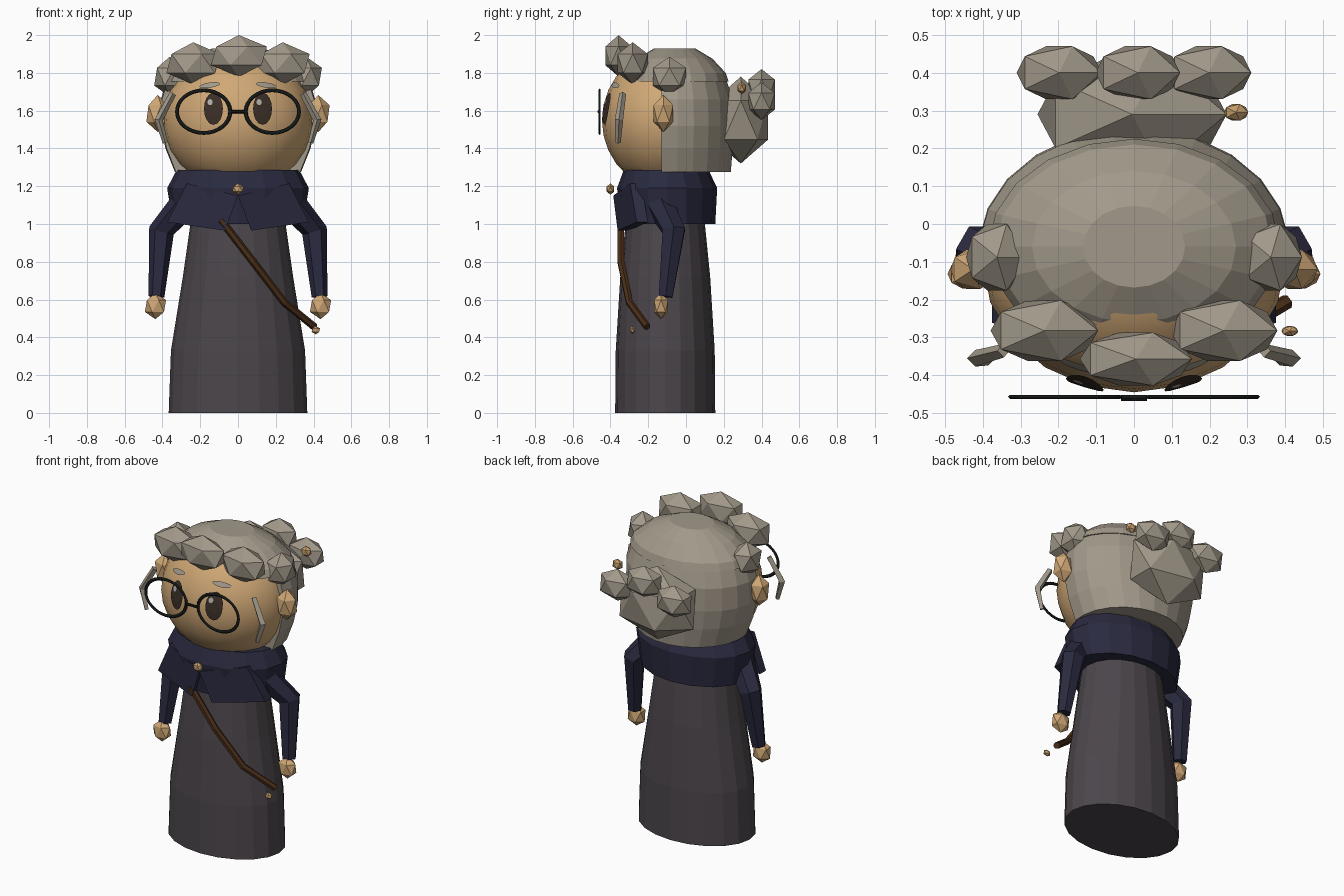
import bpy, bmesh, math
from mathutils import Vector

if "Cube" in bpy.data.objects:
    bpy.data.objects.remove(bpy.data.objects["Cube"])


def material(name, r, g, b):
    m = bpy.data.materials.new(name)
    lin = [(c / 255 / 12.92) if c < 11 else ((c / 255 + 0.055) / 1.055) ** 2.4 for c in (r, g, b)]
    m.diffuse_color = (*lin, 1)
    m.use_nodes = True
    m.node_tree.nodes["Principled BSDF"].inputs["Base Color"].default_value = m.diffuse_color
    return m


HAIR = material("grey_hair", 162, 153, 138)
SKIN = material("skin", 208, 168, 118)
ROBE = material("charcoal_robe", 76, 70, 75)
CAPE = material("navy_cape", 42, 42, 64)
WOOD = material("brown_leather", 74, 46, 24)
FRAME = material("black_frame", 20, 24, 22)
EYE = material("dark_eye", 58, 46, 38)
SHINE = material("eye_shine", 175, 172, 168)
BRASS = material("brass", 198, 158, 108)


def finish(name, bm, mat, smooth=False):
    bmesh.ops.recalc_face_normals(bm, faces=bm.faces)
    me = bpy.data.meshes.new(name)
    bm.to_mesh(me)
    bm.free()
    me.materials.append(mat)
    for p in me.polygons:
        p.use_smooth = smooth
    ob = bpy.data.objects.new(name, me)
    bpy.context.collection.objects.link(ob)
    return ob


def loft(name, rings, mat):
    """Skin closed rings of points and cap both ends."""
    bm = bmesh.new()
    vs = [[bm.verts.new(p) for p in ring] for ring in rings]
    n = len(vs[0])
    for a, b in zip(vs, vs[1:]):
        for i in range(n):
            j = (i + 1) % n
            bm.faces.new((a[i], a[j], b[j], b[i]))
    bm.faces.new(vs[0][::-1])
    bm.faces.new(vs[-1])
    return finish(name, bm, mat)


def ellipse(z, rx, ry, cy, n=20, a0=0.0, a1=360.0):
    full = a1 - a0 >= 360
    steps = n if full else n - 1
    angs = [math.radians(a0 + (a1 - a0) * i / steps) for i in range(n)]
    return [(rx * math.cos(a), cy + ry * math.sin(a), z) for a in angs]


def gem(name, centre, half, mat):
    """Icosahedron scaled to the given half extents."""
    bm = bmesh.new()
    bmesh.ops.create_icosphere(bm, subdivisions=1, radius=1)
    for v in bm.verts:
        v.co = Vector((v.co.x * half[0] / 0.894, v.co.y * half[1] / 0.851, v.co.z * half[2])) + Vector(centre)
    return finish(name, bm, mat)


def tube(name, pts, radii, mat, sides=6):
    """Faceted limb along a path."""
    pts = [Vector(p) for p in pts]
    rings = []
    for i, p in enumerate(pts):
        d = (pts[min(i + 1, len(pts) - 1)] - pts[max(i - 1, 0)]).normalized()
        u = d.cross(Vector((0, 1, 0))).normalized()
        w = d.cross(u)
        rings.append([p + radii[i] * (u * math.cos(t) + w * math.sin(t))
                      for t in (math.tau * k / sides for k in range(sides))])
    return loft(name, rings, mat)


# Head
HC, HR = Vector((0, -0.10, 1.55)), Vector((0.40, 0.345, 0.37))
bm = bmesh.new()
bmesh.ops.create_uvsphere(bm, u_segments=20, v_segments=14, radius=1)
for v in bm.verts:
    v.co = Vector(a * b for a, b in zip(v.co, HR)) + HC
finish("head", bm, SKIN, True)


def face_patch(name, cx, cz, rx, rz, lift, mat, tilt=0.0):
    """Oval plate that hugs the front of the head."""
    bm = bmesh.new()

    def point(r, a):
        dx, dz = r * rx * math.cos(a), r * rz * math.sin(a)
        x = cx + dx * math.cos(tilt) - dz * math.sin(tilt)
        z = cz + dx * math.sin(tilt) + dz * math.cos(tilt)
        k = 1 - (x / HR.x) ** 2 - ((z - HC.z) / HR.z) ** 2
        return bm.verts.new((x, HC.y - HR.y * math.sqrt(k) - lift, z))

    rings = [[point(r, math.tau * i / 16) for i in range(16)] for r in (0.5, 1.0)]
    bm.faces.new(rings[0])
    for i in range(16):
        j = (i + 1) % 16
        bm.faces.new((rings[0][i], rings[1][i], rings[1][j], rings[0][j]))
    ob = finish(name, bm, mat)
    # keep the plate facing forwards
    if sum(p.normal.y for p in ob.data.polygons) > 0:
        ob.data.flip_normals()
    return ob


# Paired parts
for s, side in ((-1, "left"), (1, "right")):
    face_patch(side + "_eye", s * 0.13, 1.61, 0.05, 0.085, 0.006, EYE)
    face_patch(side + "_eye_shine", s * 0.13 - 0.018, 1.645, 0.014, 0.016, 0.010, SHINE)
    face_patch(side + "_eyebrow", s * 0.15, 1.735, 0.055, 0.014, 0.008, HAIR, -s * 0.15)
    gem(side + "_ear", (s * 0.425, -0.12, 1.585), (0.06, 0.052, 0.098), SKIN)
    gem(side + "_hand", (s * 0.437, -0.132, 0.566), (0.056, 0.038, 0.07), SKIN)
    tube(side + "_sleeve", [(s * 0.27, -0.15, 1.12), (s * 0.405, -0.065, 0.965), (s * 0.432, -0.108, 0.615)],
         [0.08, 0.068, 0.042], CAPE)
    # loose lock of hair beside the face
    tube(side + "_lock", [(s * 0.345, -0.335, 1.69), (s * 0.42, -0.355, 1.55), (s * 0.385, -0.36, 1.43)],
         [0.018, 0.022, 0.014], HAIR, 4)
    # cape lapel
    corners = [(0.27, 1.215), (0.375, 1.01), (0.07, 0.965), (0.0, 1.15)]
    loft(side + "_lapel", [[(s * x, -0.385 + 0.33 * x + d, z) for x, z in corners] for d in (0, 0.06)], CAPE)
    # spectacle rim
    bm = bmesh.new()
    grid = []
    for i in range(32):
        a = math.tau * i / 32
        grid.append([bm.verts.new((s * 0.182 + (0.141 + 0.01 * math.cos(b)) * math.cos(a),
                                   -0.457 + 0.006 * math.sin(b),
                                   1.595 + (0.113 + 0.01 * math.cos(b)) * math.sin(a)))
                     for b in (math.tau * k / 6 for k in range(6))])
    for i in range(32):
        for k in range(6):
            p, q, l = grid[i], grid[(i + 1) % 32], (k + 1) % 6
            bm.faces.new((p[k], q[k], q[l], p[l]))
    finish(side + "_rim", bm, FRAME, True)
    # curls on the brow, temple and bun
    gem(side + "_brow_curl", (s * 0.237, -0.282, 1.85), (0.142, 0.08, 0.112), HAIR)
    gem(side + "_temple_curl", (s * 0.362, -0.088, 1.78), (0.082, 0.088, 0.105), HAIR)
    gem(side + "_bun_curl", (s * 0.198, 0.4, 1.65), (0.112, 0.07, 0.10), HAIR)

tube("bridge", [(-0.035, -0.46, 1.595), (0.035, -0.46, 1.595)], [0.009, 0.009], FRAME)

# Hair
gem("centre_brow_curl", (0.005, -0.357, 1.89), (0.148, 0.07, 0.11), HAIR)
gem("centre_bun_curl", (0.01, 0.4, 1.72), (0.112, 0.07, 0.10), HAIR)
gem("bun", (-0.005, 0.29, 1.55), (0.25, 0.145, 0.23), HAIR)
loft("hair_cap", [ellipse(z, rx, ry, -0.06) for z, rx, ry in
                  ((1.755, 0.385, 0.285), (1.80, 0.365, 0.27), (1.875, 0.27, 0.2), (1.93, 0.135, 0.108))], HAIR)
loft("back_hair", [ellipse(z, rx, back + 0.07, -0.07, 14, -11, 191) for z, rx, back in
                   ((1.275, 0.335, 0.24), (1.40, 0.385, 0.25), (1.52, 0.412, 0.255),
                    (1.66, 0.41, 0.25), (1.80, 0.365, 0.205))], HAIR)

# Robe and cape
loft("robe", [ellipse(z, rx, ry, -0.11) for z, rx, ry in
              ((0, 0.367, 0.265), (0.33, 0.355, 0.262), (0.72, 0.292, 0.238), (1.05, 0.245, 0.205))], ROBE)
loft("cape", [ellipse(z, rx, ry, cy, 16) for z, rx, ry, cy in
              ((1.0, 0.345, 0.25, -0.095), (1.19, 0.375, 0.265, -0.10), (1.285, 0.325, 0.225, -0.105))], CAPE)

# Strap and small beads
tube("strap", [(-0.09, -0.345, 1.02), (0.08, -0.345, 0.80), (0.245, -0.30, 0.585), (0.405, -0.205, 0.455)],
     [0.02] * 4, WOOD)
gem("brooch", (0, -0.40, 1.185), (0.03, 0.02, 0.03), BRASS)
gem("strap_bead", (0.412, -0.283, 0.438), (0.022, 0.013, 0.022), BRASS)
gem("hairpin", (0.27, 0.295, 1.72), (0.032, 0.022, 0.034), BRASS)
